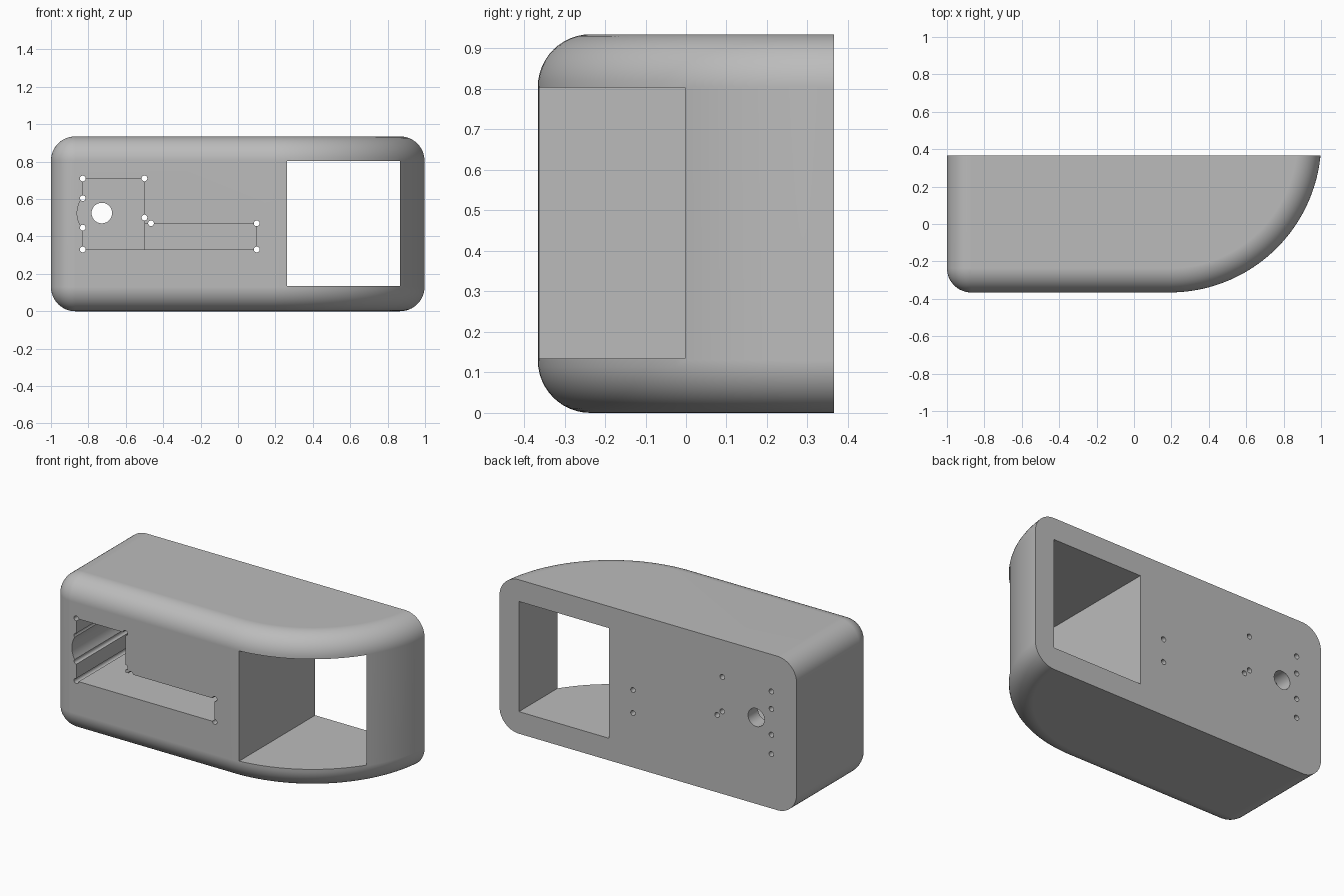
import bpy
import bmesh
from math import sin, cos, asin, sqrt, pi, radians

if "Cube" in bpy.data.objects:
    bpy.data.objects.remove(bpy.data.objects["Cube"], do_unlink=True)

HEIGHT, BACK, FRONT, LEFT = 0.935, 0.366, -0.366, -1.0
FILLET = 0.13
NOSE_X, NOSE_Y, NOSE_R = 0.19, 0.445, 0.811   # big quarter curve at the +x end

grey = bpy.data.materials.new("plain grey")
grey.use_nodes = True
colour = (0.5, 0.5, 0.5, 1)
grey.diffuse_color = colour
grey.node_tree.nodes["Principled BSDF"].inputs["Base Color"].default_value = colour


def make_object(name, bm):
    bmesh.ops.recalc_face_normals(bm, faces=bm.faces)
    mesh = bpy.data.meshes.new(name)
    bm.to_mesh(mesh)
    bm.free()
    mesh.materials.append(grey)
    obj = bpy.data.objects.new(name, mesh)
    bpy.context.collection.objects.link(obj)
    return obj


def arc(cx, cy, r, start, end, steps):
    angles = [start + (end - start) * i / steps for i in range(steps + 1)]
    return [(cx + r * cos(a), cy + r * sin(a)) for a in angles]


def outline(inset):
    """Plan outline, moved inward everywhere except at the flat back."""
    r = NOSE_R - inset
    points = [(LEFT + inset, BACK)]
    points += arc(LEFT + FILLET, FRONT + FILLET, FILLET - inset, pi, 1.5 * pi, 12)
    points += arc(NOSE_X, NOSE_Y, r, -pi / 2, -asin((NOSE_Y - BACK) / r), 48)
    return points


def prism(name, points, y0, y1):
    """Extrude an x-z profile along y."""
    bm = bmesh.new()
    face = bm.faces.new([bm.verts.new((x, y0, z)) for x, z in points])
    new = bmesh.ops.extrude_face_region(bm, geom=[face])["geom"]
    moved = [v for v in new if isinstance(v, bmesh.types.BMVert)]
    bmesh.ops.translate(bm, verts=moved, vec=(0, y1 - y0, 0))
    return make_object(name, bm)


def box_profile(x0, x1, z0, z1):
    return [(x0, z0), (x1, z0), (x1, z1), (x0, z1)]


def cut(target, cutter):
    cutter.hide_render = True
    mod = target.modifiers.new("cut", "BOOLEAN")
    mod.operation = "DIFFERENCE"
    mod.solver = "EXACT"
    mod.object = cutter
    bpy.ops.object.modifier_apply(modifier=mod.name)
    bpy.data.objects.remove(cutter, do_unlink=True)


# Housing: stacked outlines make the rounded upper and lower edges
steps = 12
lower = [(FILLET * (1 - cos(t)), FILLET * (1 - sin(t)))
         for t in (i * pi / 2 / steps for i in range(steps + 1))]
levels = lower + [(HEIGHT - z, d) for z, d in reversed(lower)]
bm = bmesh.new()
rings = [[bm.verts.new((x, y, z)) for x, y in outline(d)] for z, d in levels]
for a, b in zip(rings, rings[1:]):
    for i in range(len(a) - 1):
        bm.faces.new((a[i], a[i + 1], b[i + 1], b[i]))
bm.faces.new(rings[0])
bm.faces.new(rings[-1])
bm.faces.new([r[0] for r in rings] + [r[-1] for r in reversed(rings)])
bmesh.ops.remove_doubles(bm, verts=bm.verts, dist=0.0001)
housing = make_object("housing", bm)
bpy.context.view_layer.objects.active = housing
housing.select_set(True)

# Large window running right through the curved end
cut(housing, prism("window_cutter", box_profile(0.262, 0.866, 0.134, 0.803), -0.6, 0.6))

# Deep pocket with a round bulge on its outer side
hole_x, hole_z, bulge_r = -0.728, 0.525, 0.132
x0, x1, z0, z1 = -0.83, -0.5, 0.33, 0.71
spread = asin(sqrt(1 - ((hole_x - x0) / bulge_r) ** 2))
profile = [(x0, z0), (x1, z0), (x1, z1), (x0, z1)]
profile += arc(hole_x, hole_z, bulge_r, pi - spread, pi + spread, 16)
cut(housing, prism("deep_pocket_cutter", profile, -0.6, 0.27))

# Narrow side pocket, a little shallower
cut(housing, prism("side_pocket_cutter", box_profile(-0.52, 0.1, z0, 0.47), -0.6, 0.22))

# Round cable hole and small corner holes through the back
cut(housing, prism("cable_hole_cutter",
                   arc(hole_x, hole_z, 0.055, 0, 2 * pi, 40)[:-1], -0.6, 0.6))
corners = [(x0, z0), (x0, 0.447), (x0, 0.604), (x0, z1), (x1, z1),
           (x1, 0.501), (-0.465, 0.47), (0.1, 0.47), (0.1, z0)]
for x, z in corners:
    cut(housing, prism("corner_hole_cutter",
                       arc(x, z, 0.0155, 0, 2 * pi, 16)[:-1], -0.6, 0.6))

# Smooth rounded surfaces with crisp cut edges
bpy.ops.object.shade_smooth_by_angle(angle=radians(30))
weighted = housing.modifiers.new("even shading", "WEIGHTED_NORMAL")
weighted.keep_sharp = True
